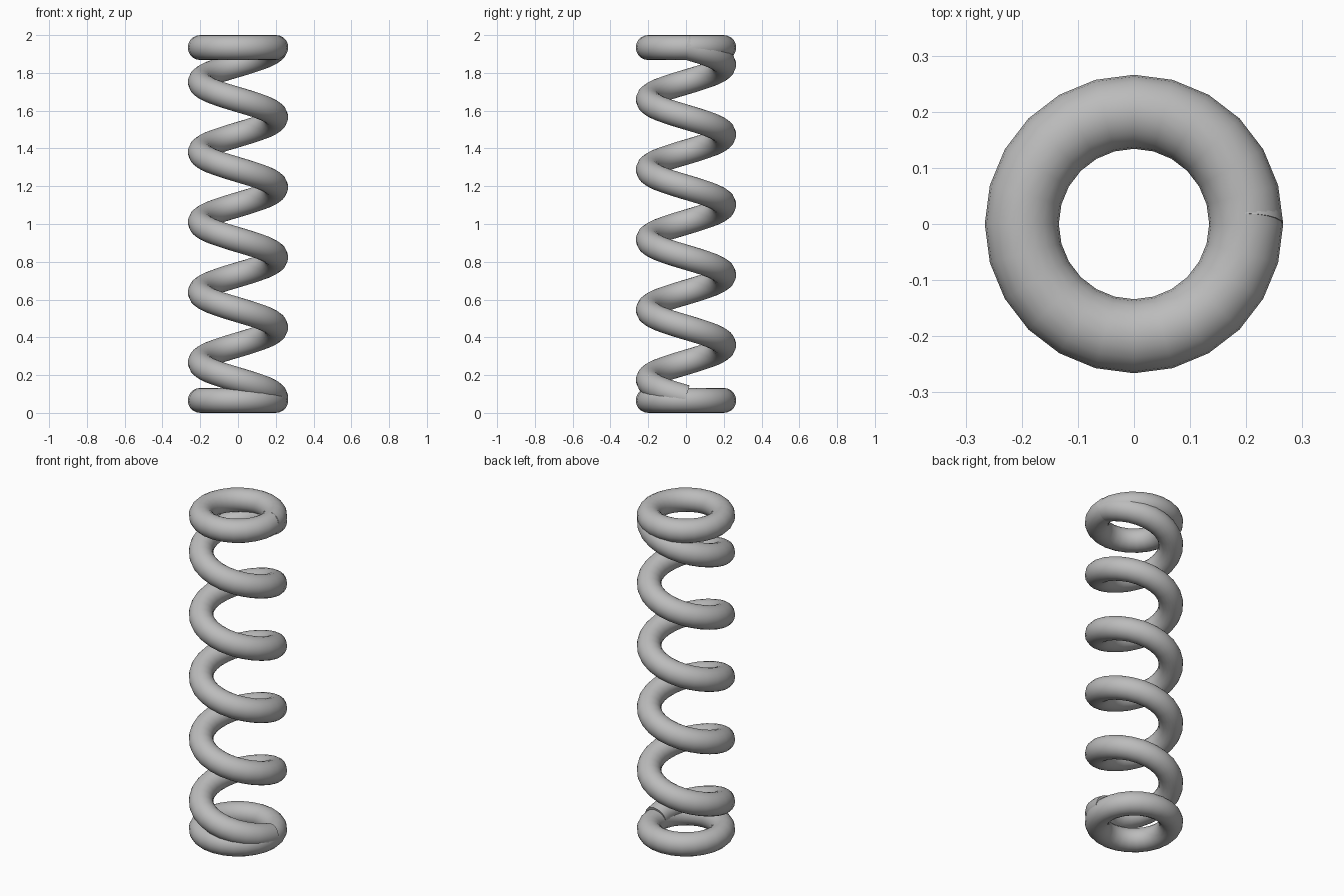
import bpy, bmesh, math
from mathutils import Vector

COIL_RADIUS = 0.2
WIRE_RADIUS = 0.066
SEGMENTS = 24      # steps per turn
SIDES = 20         # sides of the wire
TURNS = 5
PITCH = 0.371
START_Z = 0.082

cube = bpy.data.objects.get("Cube")
if cube:
    bpy.data.objects.remove(cube, do_unlink=True)

steel = bpy.data.materials.new("grey_steel")
steel.use_nodes = True
grey = (0.5, 0.5, 0.5, 1)
steel.diffuse_color = grey
steel.node_tree.nodes["Principled BSDF"].inputs["Base Color"].default_value = grey


def coil(name, start_z, pitch, turns, closed=False):
    """Sweep a round wire clockwise (from above) around the z axis."""
    bm = bmesh.new()
    count = SEGMENTS * turns + (0 if closed else 1)
    loops = []
    for i in range(count):
        a = -math.tau * i / SEGMENTS
        out = Vector((math.cos(a), math.sin(a), 0))
        along = Vector((math.sin(a), -math.cos(a), pitch / (math.tau * COIL_RADIUS))).normalized()
        up = along.cross(out)
        center = out * COIL_RADIUS + Vector((0, 0, start_z + pitch * i / SEGMENTS))
        loops.append([bm.verts.new(center + WIRE_RADIUS * (out * math.cos(b) + up * math.sin(b)))
                      for b in (math.tau * k / SIDES for k in range(SIDES))])
    pairs = list(zip(loops, loops[1:]))
    if closed:
        pairs.append((loops[-1], loops[0]))
    else:
        # Flat cut ends of the wire
        bm.faces.new(loops[0])
        bm.faces.new(loops[-1])
    for p, q in pairs:
        for k in range(SIDES):
            n = (k + 1) % SIDES
            bm.faces.new((p[k], p[n], q[n], q[k]))
    bmesh.ops.recalc_face_normals(bm, faces=bm.faces)
    mesh = bpy.data.meshes.new(name)
    bm.to_mesh(mesh)
    bm.free()
    mesh.materials.append(steel)
    obj = bpy.data.objects.new(name, mesh)
    bpy.context.collection.objects.link(obj)
    bpy.ops.object.select_all(action='DESELECT')
    obj.select_set(True)
    bpy.context.view_layer.objects.active = obj
    bpy.ops.object.shade_smooth_by_angle(angle=math.radians(40))
    return obj


# Spring wire and the closed rings that finish it
coil("spring_wire", START_Z, PITCH, TURNS)
coil("bottom_ring", WIRE_RADIUS, 0, 1, closed=True)
coil("top_ring", 2 - WIRE_RADIUS, 0, 1, closed=True)
